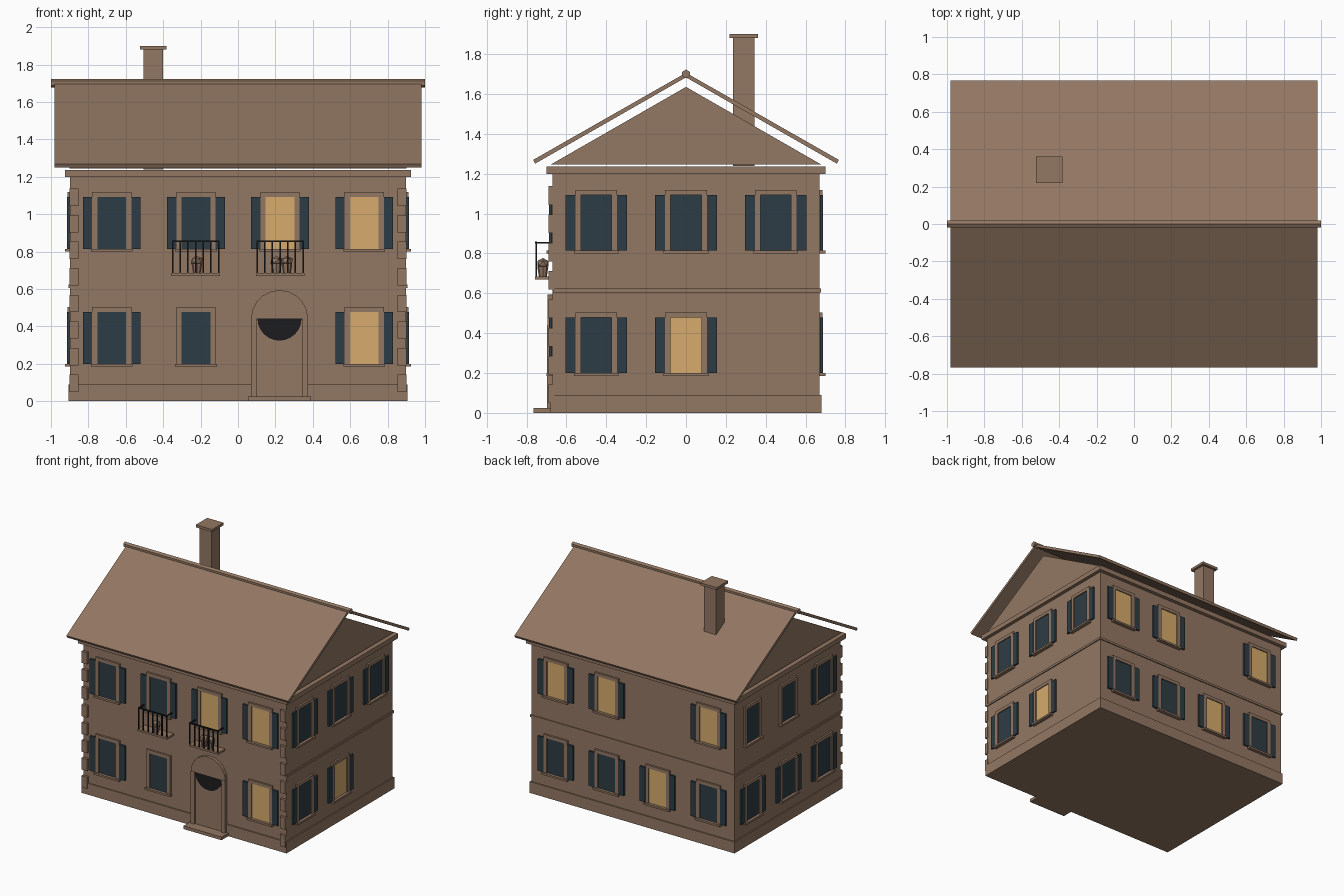
import bpy, bmesh, math
from mathutils import Matrix, Vector

if "Cube" in bpy.data.objects:
    bpy.data.objects.remove(bpy.data.objects["Cube"])


def mat(name, rgb):
    m = bpy.data.materials.new(name)
    m.diffuse_color = (*rgb, 1)
    m.use_nodes = True
    m.node_tree.nodes["Principled BSDF"].inputs["Base Color"].default_value = m.diffuse_color
    return m


STONE = mat("warm_brown", (0.29, 0.185, 0.124))
SLATE = mat("dark_slate_blue", (0.027, 0.046, 0.058))
LIT = mat("lit_amber", (0.67, 0.41, 0.15))
IRON = mat("black_iron", (0.012, 0.012, 0.013))
WX, WY = 0.897, 0.67      # half sizes of the walls


def finish(bm, name, m):
    bmesh.ops.recalc_face_normals(bm, faces=bm.faces)
    me = bpy.data.meshes.new(name)
    bm.to_mesh(me)
    bm.free()
    me.materials.append(m)
    ob = bpy.data.objects.new(name, me)
    bpy.context.collection.objects.link(ob)
    return ob


def add_box(bm, lo, hi):
    lo, hi = Vector(lo), Vector(hi)
    s = hi - lo
    bmesh.ops.create_cube(bm, size=1, matrix=Matrix.Translation((lo + hi) / 2)
                          @ Matrix.Diagonal((abs(s.x), abs(s.y), abs(s.z), 1)))


def boxes(name, m, *pairs):
    bm = bmesh.new()
    for lo, hi in pairs:
        add_box(bm, lo, hi)
    return finish(bm, name, m)


def prism(name, m, pts, axis, a, b):
    """Extrude a profile along x (pts are y,z) or y (pts are x,z)."""
    bm = bmesh.new()
    put = (lambda p, t: (t, p[0], p[1])) if axis == "x" else (lambda p, t: (p[0], t, p[1]))
    f = bm.faces.new([bm.verts.new(put(p, a)) for p in pts])
    r = bmesh.ops.extrude_face_region(bm, geom=[f])
    d = Vector((b - a, 0, 0) if axis == "x" else (0, b - a, 0))
    bmesh.ops.translate(bm, vec=d, verts=[v for v in r["geom"] if isinstance(v, bmesh.types.BMVert)])
    return finish(bm, name, m)


def on_side(side, u, d, z):
    """Point on a wall: u along it, d out of it."""
    return {"front": (u, -WY - d, z), "back": (u, WY + d, z),
            "right": (WX + d, u, z), "left": (-WX - d, u, z)}[side]


def side_boxes(name, m, side, *rows):
    boxes(name, m, *[(on_side(side, u0, d0, z0), on_side(side, u1, d1, z1))
                     for u0, u1, d0, d1, z0, z1 in rows])


# Walls, plinth, string course, cornice
boxes("walls", STONE, ((-WX, -WY, 0.05), (WX, WY, 1.21)))
boxes("plinth", STONE, ((-0.905, -0.68, 0), (0.905, 0.68, 0.09)))
boxes("string_course", STONE, ((-0.905, -0.668, 0.605), (0.905, 0.678, 0.623)))
boxes("cornice", STONE, ((-0.925, -0.70, 1.198), (0.925, 0.70, 1.236)))

# Gable, roof slabs and ridge
prism("gable", STONE, [(-0.68, 1.245), (0.68, 1.245), (0, 1.635)], "x", -0.9, 0.9)
for s, n in ((-1, "front"), (1, "back")):
    prism("roof_" + n, STONE, [(0, 1.706), (s * 0.767, 1.269), (s * 0.757, 1.25), (0, 1.683)],
          "x", -0.98, 0.98)
hexagon = [(0.022 * math.sin(i * math.pi / 3), 1.70 + 0.022 * math.cos(i * math.pi / 3)) for i in range(6)]
prism("ridge_cap", STONE, hexagon, "x", -1, 1)

# Chimney
cx, cy = -0.453, 0.29
boxes("chimney", STONE, ((cx - 0.053, cy - 0.053, 1.238), (cx + 0.053, cy + 0.053, 1.885)))
boxes("chimney_cap", STONE, ((cx - 0.072, cy - 0.072, 1.88), (cx + 0.072, cy + 0.072, 1.90)))

# Corner stones on the front
rows = []
for k in range(8):
    z = 0.05 + 0.142 * k
    for s in (-1, 1):
        rows.append((s * 0.853, s * 0.9, -0.01, 0.02, z, z + 0.093))
side_boxes("corner_stones", STONE, "front", *rows)


# Windows
def window(side, u, z, lit, shutters=True):
    n = "window_%s" % side
    t = z + 0.28
    side_boxes(n + "_glass", LIT if lit else SLATE, side, (u - 0.078, u + 0.078, 0, 0.007, z, t))
    side_boxes(n + "_frame", STONE, side,
               (u - 0.105, u - 0.077, 0, 0.015, z, t), (u + 0.077, u + 0.105, 0, 0.015, z, t),
               (u - 0.105, u + 0.105, 0, 0.015, t - 0.002, t + 0.024))
    side_boxes(n + "_sill", STONE, side, (u - 0.112, u + 0.112, 0, 0.029, z - 0.015, z))
    if shutters:
        side_boxes(n + "_shutters", SLATE, side, *[
            (u + s * 0.105, u + s * 0.155, 0.003, 0.016, z, t - 0.002) for s in (-1, 1)])


LOW, UP = 0.20, 0.815
A, B, C = 0.675, 0.225, 0.45
for args in [
    ("front", -A, UP, 0), ("front", -B, UP, 0), ("front", B, UP, 1), ("front", A, UP, 1),
    ("front", -A, LOW, 0), ("front", -B, LOW, 0, False), ("front", A, LOW, 1),
    ("right", -C, UP, 0), ("right", 0, UP, 0), ("right", C, UP, 0),
    ("right", -C, LOW, 0), ("right", 0, LOW, 1),
    ("left", -C, UP, 0), ("left", 0, UP, 0, False), ("left", C, UP, 0, False),
    ("left", -C, LOW, 0), ("left", 0, LOW, 0), ("left", C, LOW, 0),
    ("back", A, UP, 1), ("back", B, UP, 1), ("back", -A, UP, 1),
    ("back", A, LOW, 0), ("back", B, LOW, 0), ("back", -B, LOW, 1), ("back", -A, LOW, 0),
]:
    window(*args)

# Door: leaf, jambs, arch, dark half-round light, step
DX = 0.222
boxes("door_leaf", STONE, ((DX - 0.12, -0.684, 0.02), (DX + 0.12, -0.66, 0.44)))
boxes("door_jambs", STONE, *[((DX + s * 0.12, -0.697, 0), (DX + s * 0.152, -0.66, 0.442)) for s in (-1, 1)])


def half_round(r, zc, sign, steps):
    return [(DX + r * math.cos(i * math.pi / steps), zc + sign * r * math.sin(i * math.pi / steps))
            for i in range(steps + 1)]


prism("door_arch", STONE, half_round(0.152, 0.442, 1, 10), "y", -0.694, -0.66)
prism("door_light", IRON, half_round(0.118, 0.442, -1, 12), "y", -0.690, -0.683)
boxes("door_step", STONE, ((DX - 0.168, -0.765, 0), (DX + 0.168, -0.66, 0.025)))


# Balconies with railings and potted plants
def balcony(x, pots):
    boxes("balcony_slab", STONE, ((x - 0.13, -0.757, 0.67), (x + 0.13, -0.66, 0.685)))
    yf, h, bars = -0.752, 0.123, []
    for i in range(7):
        bx = x - h + i * h / 3
        bars.append(((bx - 0.004, yf - 0.004, 0.685), (bx + 0.004, yf + 0.004, 0.855)))
    bars.append(((x - h - 0.004, yf - 0.005, 0.85), (x + h + 0.004, yf + 0.005, 0.86)))
    for s in (-1, 1):
        bars.append(((x + s * h - 0.004, yf, 0.85), (x + s * h + 0.004, -WY, 0.858)))
    boxes("balcony_railing", IRON, *bars)
    for px in pots:
        bm = bmesh.new()
        bmesh.ops.create_cone(bm, cap_ends=True, segments=8, radius1=0.02, radius2=0.028, depth=0.05,
                              matrix=Matrix.Translation((px, -0.718, 0.71)))
        finish(bm, "flower_pot", STONE)
        bm = bmesh.new()
        bmesh.ops.create_icosphere(bm, subdivisions=1, radius=0.036,
                                   matrix=Matrix.Translation((px, -0.718, 0.75)) @ Matrix.Diagonal((1, 0.9, 0.75, 1)))
        finish(bm, "potted_plant", STONE)


balcony(-0.227, [-0.22])
balcony(0.225, [0.205, 0.262])
